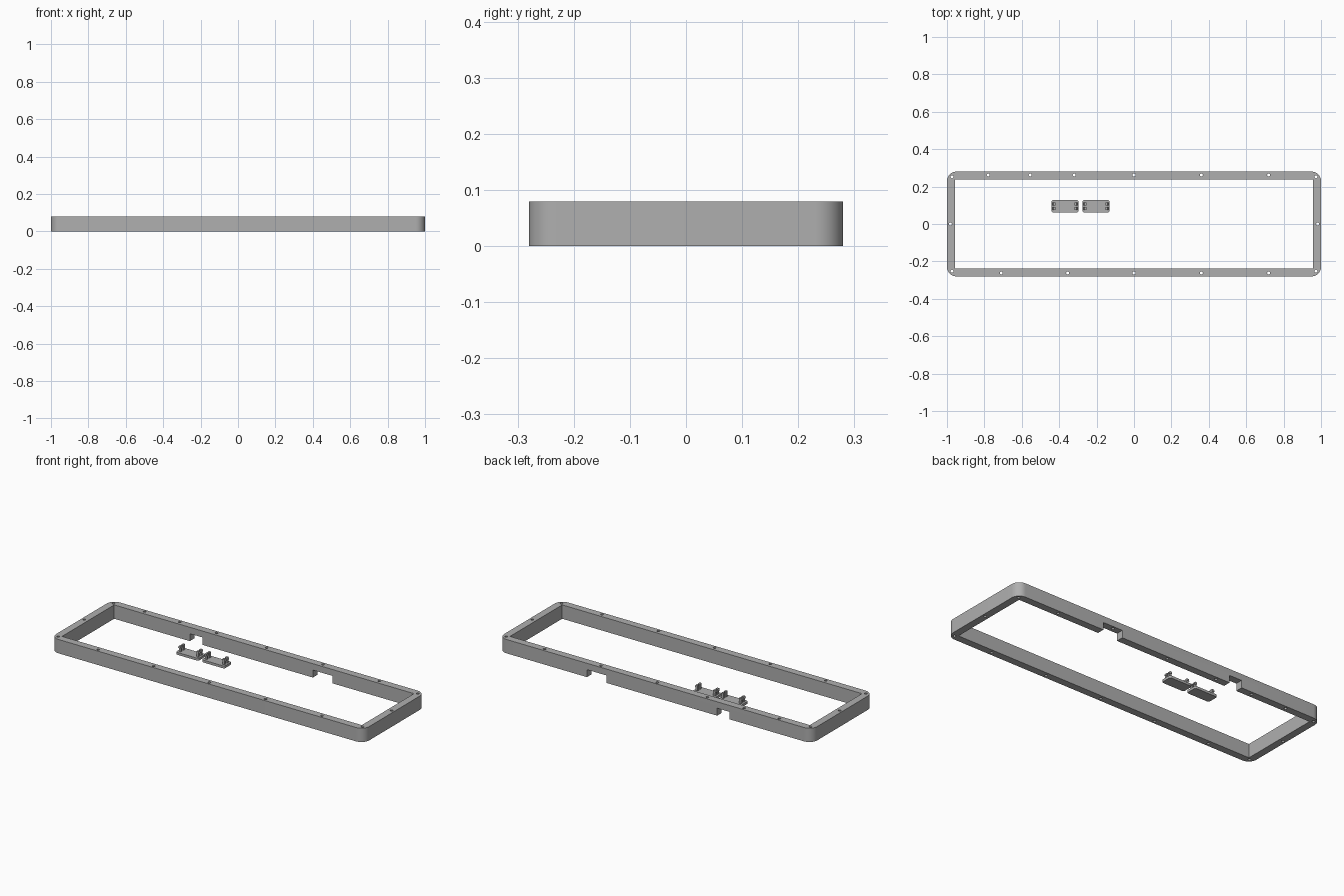
import bpy, bmesh, math
from mathutils import Matrix

cube = bpy.data.objects.get("Cube")
if cube:
    bpy.data.objects.remove(cube, do_unlink=True)

grey = bpy.data.materials.new("grey plastic")
grey.use_nodes = True
colour = (0.43, 0.43, 0.43, 1)
grey.diffuse_color = colour
grey.node_tree.nodes["Principled BSDF"].inputs["Base Color"].default_value = colour

HX, HY, H = 1.0, 0.28, 0.08      # half length, half width, height
WALL, ROUND = 0.042, 0.05        # wall thickness, corner radius


def make_object(name, bm):
    bmesh.ops.recalc_face_normals(bm, faces=bm.faces)
    mesh = bpy.data.meshes.new(name)
    bm.to_mesh(mesh)
    bm.free()
    mesh.materials.append(grey)
    ob = bpy.data.objects.new(name, mesh)
    bpy.context.collection.objects.link(ob)
    return ob


def add_box(bm, x0, x1, y0, y1, z0, z1):
    m = Matrix.Translation(((x0 + x1) / 2, (y0 + y1) / 2, (z0 + z1) / 2))
    m = m @ Matrix.Diagonal((x1 - x0, y1 - y0, z1 - z0, 1))
    return bmesh.ops.create_cube(bm, size=1, matrix=m)["verts"]


def add_rounded_slab(bm, cx, cy, hx, hy, z0, z1, r, steps=8):
    outline = []
    for k, (sx, sy) in enumerate(((1, 1), (-1, 1), (-1, -1), (1, -1))):
        for i in range(steps + 1):
            a = math.pi / 2 * (k + i / steps)
            outline.append(bm.verts.new((cx + sx * (hx - r) + r * math.cos(a),
                                         cy + sy * (hy - r) + r * math.sin(a), z0)))
    face = bm.faces.new(outline)
    up = bmesh.ops.extrude_face_region(bm, geom=[face])["geom"]
    bmesh.ops.translate(bm, vec=(0, 0, z1 - z0),
                        verts=[v for v in up if isinstance(v, bmesh.types.BMVert)])


def select_only(ob):
    bpy.ops.object.select_all(action="DESELECT")
    ob.select_set(True)
    bpy.context.view_layer.objects.active = ob


def cut(ob, bm):
    cutter = make_object("cutter", bm)
    cutter.hide_render = True
    mod = ob.modifiers.new("cut", "BOOLEAN")
    mod.operation, mod.solver, mod.object = "DIFFERENCE", "EXACT", cutter
    select_only(ob)
    bpy.ops.object.modifier_apply(modifier=mod.name)
    bpy.data.objects.remove(cutter, do_unlink=True)


# Frame body
bm = bmesh.new()
add_rounded_slab(bm, 0, 0, HX, HY, 0, H, ROUND, 12)
frame = make_object("frame", bm)

# Central opening
bm = bmesh.new()
add_box(bm, WALL - HX, HX - WALL, WALL - HY, HY - WALL, -0.1, 0.2)
cut(frame, bm)

# Cable notches under the back wall
bm = bmesh.new()
for x0, x1 in ((-0.475, -0.395), (0.312, 0.437)):
    add_box(bm, x0, x1, 0.2, 0.35, -0.1, 0.043)
cut(frame, bm)

# Screw holes
holes = [(x, 0.262) for x in (-0.78, -0.555, -0.32, 0, 0.36, 0.72)]
holes += [(x, -0.262) for x in (-0.71, -0.355, 0, 0.36, 0.72)]
holes += [(s * 0.982, 0) for s in (-1, 1)]
holes += [(sx * 0.973, sy * 0.252) for sx in (-1, 1) for sy in (-1, 1)]
bm = bmesh.new()
for x, y in holes:
    bmesh.ops.create_cone(bm, cap_ends=True, segments=16, radius1=0.008, radius2=0.008,
                          depth=0.4, matrix=Matrix.Translation((x, y, 0)))
cut(frame, bm)
select_only(frame)
bpy.ops.object.shade_smooth_by_angle(angle=math.radians(30))

# Two clip plates with four hooked pins each
for name, cx in (("right_clip", -0.369), ("left_clip", -0.203)):
    bm = bmesh.new()
    add_rounded_slab(bm, cx, 0.095, 0.072, 0.033, 0, 0.014, 0.01)
    for s in (-1, 1):
        for y in (0.083, 0.107):
            px = cx + s * 0.056
            add_box(bm, px - 0.006, px + 0.006, y - 0.006, y + 0.006, 0.012, 0.046)
            # Hook: a head tapering towards the top
            head = add_box(bm, px - 0.006, px + 0.006, y - 0.008, y + 0.008, 0.034, 0.046)
            for v in head:
                if v.co.z < 0.04:
                    v.co.x += s * 0.004 if (v.co.x - px) * s > 0 else 0
    clip = make_object(name, bm)
    select_only(clip)
    bpy.ops.object.shade_smooth_by_angle(angle=math.radians(30))
